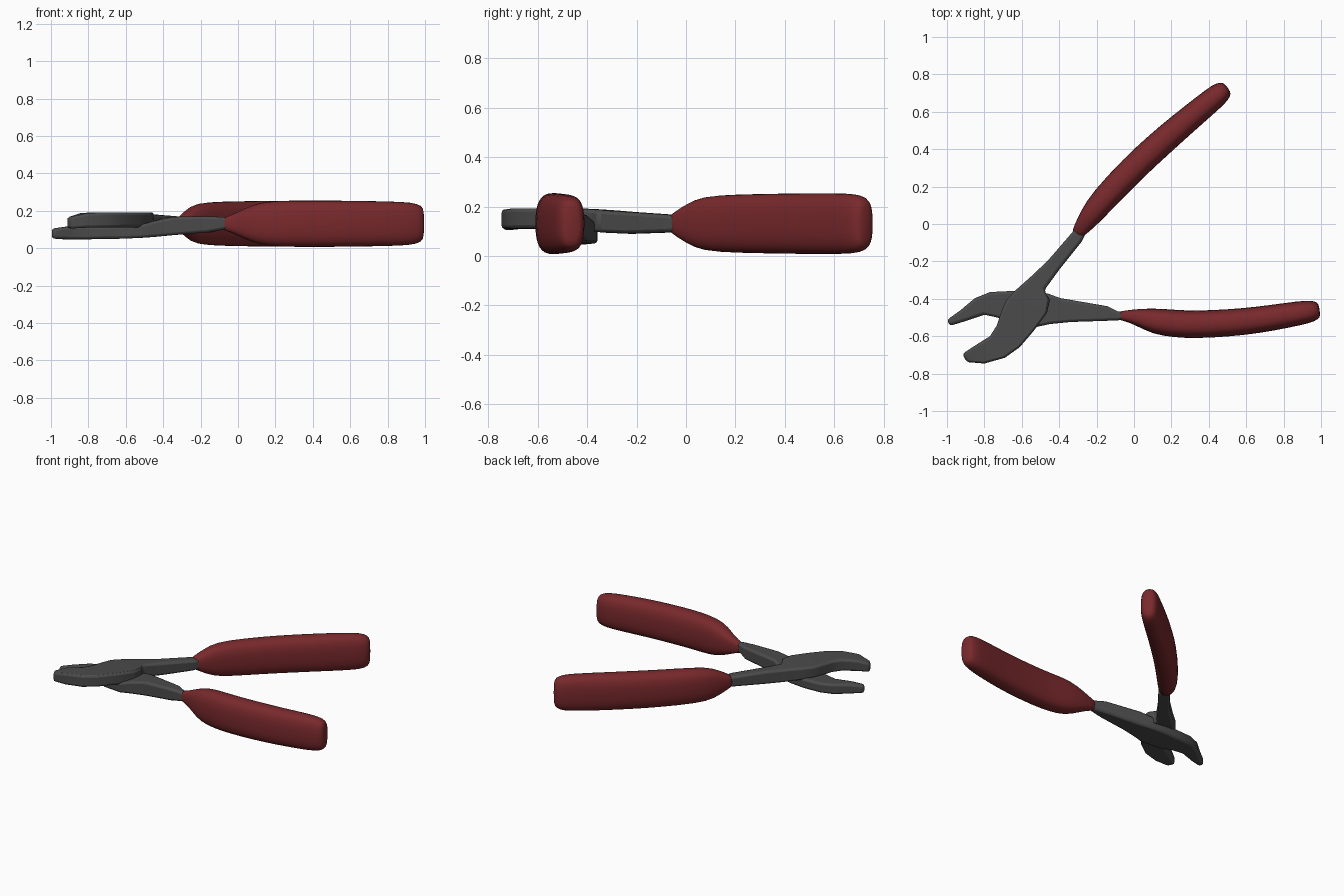
import bpy, bmesh, math
from mathutils import Vector

if "Cube" in bpy.data.objects:
    bpy.data.objects.remove(bpy.data.objects["Cube"])


def material(name, rgb):
    m = bpy.data.materials.new(name)
    m.diffuse_color = (*rgb, 1)
    m.use_nodes = True
    m.node_tree.nodes["Principled BSDF"].inputs["Base Color"].default_value = m.diffuse_color
    return m


RED = material("red_rubber", (0.19, 0.022, 0.025))
STEEL = material("dark_steel", (0.07, 0.07, 0.07))


def skin(name, rings, mat, angle):
    """Join closed rings of points into one capped, smooth shaded object."""
    bm = bmesh.new()
    loops = [[bm.verts.new(p) for p in ring] for ring in rings]
    n = len(loops[0])
    for a, b in zip(loops, loops[1:]):
        for i in range(n):
            j = (i + 1) % n
            bm.faces.new((a[i], a[j], b[j], b[i]))
    bm.faces.new(loops[0])
    bm.faces.new(loops[-1])
    bmesh.ops.recalc_face_normals(bm, faces=bm.faces[:])
    me = bpy.data.meshes.new(name)
    bm.to_mesh(me)
    bm.free()
    ob = bpy.data.objects.new(name, me)
    bpy.context.collection.objects.link(ob)
    me.materials.append(mat)
    bpy.ops.object.select_all(action='DESELECT')
    ob.select_set(True)
    bpy.context.view_layer.objects.active = ob
    bpy.ops.object.shade_smooth_by_angle(angle=math.radians(angle))
    return ob


def steel_half(name, stations):
    """Jaw, pivot plate and shank: left edge, right edge, bottom and top."""
    rings = [[(lx, ly, b), (rx, ry, b), (rx, ry, t), (lx, ly, t)]
             for lx, ly, rx, ry, b, t in stations]
    ob = skin(name, rings, STEEL, 50)
    bev = ob.modifiers.new("soft_edges", 'BEVEL')
    bev.width = 0.014
    bev.segments = 2
    bev.limit_method = 'ANGLE'
    bev.angle_limit = math.radians(50)
    return ob


def grip(name, stations, zc=0.131, sides=16, power=2.7):
    """Rubber sleeve: rounded box section (x, y, width, height) along a path."""
    rings = []
    for k, (x, y, w, h) in enumerate(stations):
        p = stations[max(k - 1, 0)]
        q = stations[min(k + 1, len(stations) - 1)]
        d = Vector((q[0] - p[0], q[1] - p[1], 0)).normalized()
        side = Vector((-d.y, d.x, 0))
        ring = []
        for i in range(sides):
            a = 2 * math.pi * (i + 0.5) / sides
            c, s = math.cos(a), math.sin(a)
            u = math.copysign(abs(c) ** (2 / power), c) * w / 2
            v = math.copysign(abs(s) ** (2 / power), s) * h / 2
            ring.append(Vector((x, y, zc)) + side * u + Vector((0, 0, v)))
        rings.append(ring)
    ob = skin(name, rings, RED, 80)
    sub = ob.modifiers.new("smooth", 'SUBSURF')
    sub.levels = sub.render_levels = 1
    return ob


# Upper half: lower-left jaw, crossing to the rear handle
steel_half("upper_jaw_and_shank", [
    (-.918, -.695, -.895, -.738, .105, .165),
    (-.850, -.650, -.800, -.746, .110, .188),
    (-.770, -.600, -.690, -.715, .110, .192),
    (-.735, -.545, -.610, -.658, .112, .192),
    (-.710, -.470, -.535, -.570, .112, .192),
    (-.685, -.410, -.465, -.475, .112, .192),
    (-.640, -.360, -.450, -.405, .105, .190),
    (-.550, -.280, -.480, -.355, .095, .185),
    (-.460, -.195, -.400, -.245, .090, .178),
    (-.335, -.050, -.280, -.095, .095, .168),
    (-.285, .010, -.245, -.025, .100, .160),
])

# Lower half: upper-left jaw, crossing to the front handle
steel_half("lower_jaw_and_shank", [
    (-1.00, -.513, -.985, -.545, .052, .105),
    (-.930, -.463, -.904, -.520, .047, .115),
    (-.850, -.396, -.800, -.485, .047, .118),
    (-.770, -.364, -.730, -.500, .050, .118),
    (-.650, -.358, -.650, -.530, .050, .118),
    (-.550, -.360, -.520, -.550, .055, .125),
    (-.460, -.372, -.450, -.535, .060, .145),
    (-.395, -.396, -.340, -.524, .070, .168),
    (-.140, -.440, -.160, -.518, .085, .170),
    (-.085, -.468, -.085, -.515, .098, .167),
    (-.020, -.475, -.020, -.505, .105, .160),
])

# Rubber grips
grip("rear_grip", [
    (-.310, -.060, .060, .070), (-.290, -.035, .078, .100),
    (-.235, .040, .120, .205), (-.170, .125, .142, .236),
    (0.000, .302, .148, .244), (.120, .412, .148, .248),
    (.246, .523, .142, .250), (.390, .642, .130, .250),
    (.455, .696, .122, .240), (.488, .722, .095, .205),
    (.500, .731, .055, .150),
])
grip("front_grip", [
    (-.090, -.491, .044, .068), (-.050, -.490, .056, .080),
    (.020, -.498, .092, .150), (.110, -.520, .142, .232),
    (.220, -.533, .150, .250), (.330, -.538, .150, .252),
    (.500, -.530, .148, .252), (.660, -.514, .144, .248),
    (.820, -.488, .136, .242), (.930, -.469, .126, .232),
    (.980, -.461, .100, .200), (.993, -.459, .060, .150),
])
